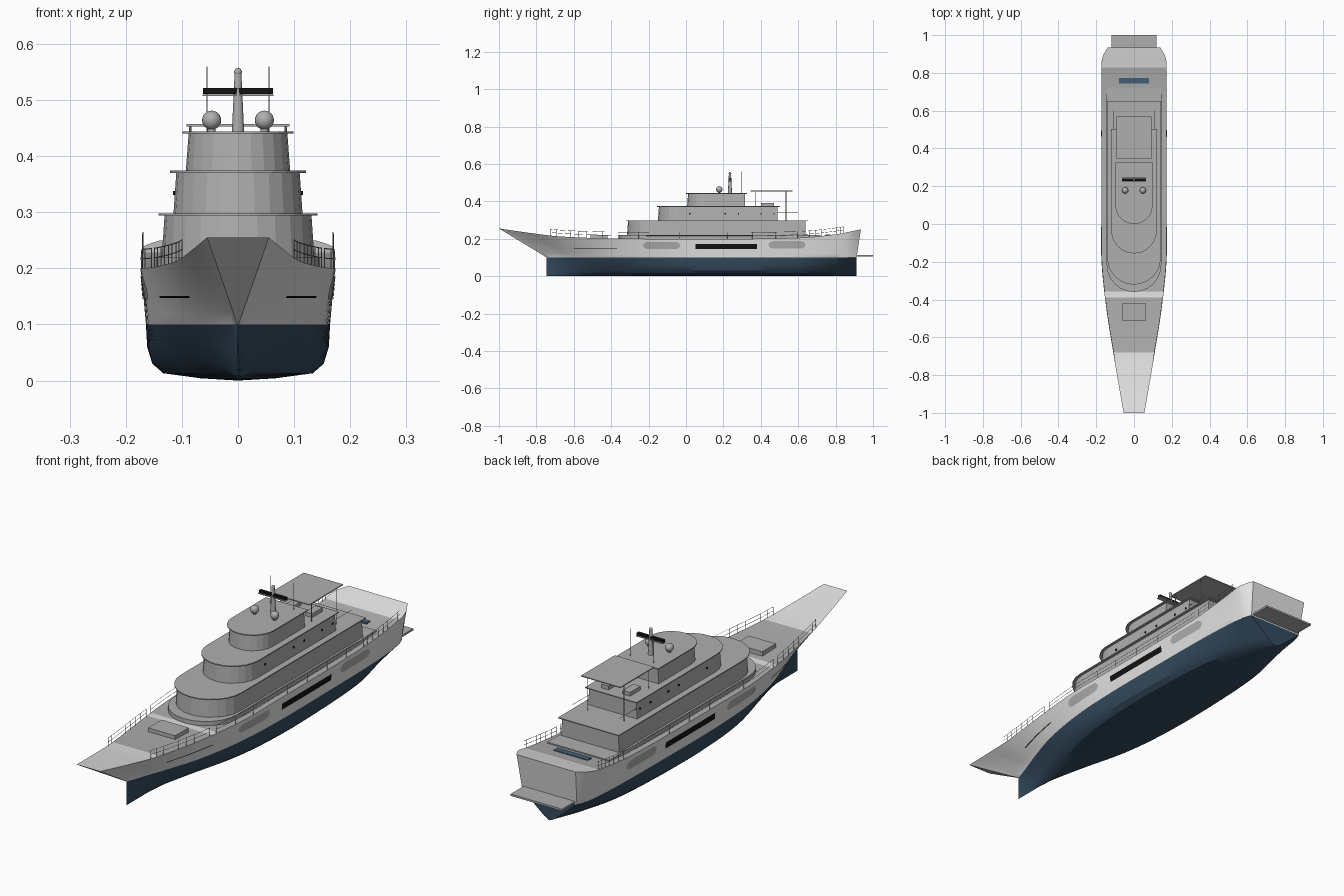
import bpy, bmesh, math
from mathutils import Vector
from mathutils.bvhtree import BVHTree

cube = bpy.data.objects.get("Cube")
if cube:
    bpy.data.objects.remove(cube, do_unlink=True)


def material(name, rgb):
    m = bpy.data.materials.new(name)
    m.use_nodes = True
    m.diffuse_color = (*rgb, 1)
    m.node_tree.nodes["Principled BSDF"].inputs["Base Color"].default_value = (*rgb, 1)
    return m


WHITE = material("hull white", (0.78, 0.78, 0.78))
GREY = material("deck grey", (0.43, 0.43, 0.43))
NAVY = material("bottom navy", (0.035, 0.07, 0.115))
BLACK = material("glass black", (0.006, 0.006, 0.006))
BLUE = material("skylight blue", (0.06, 0.11, 0.18))


def finish(name, bm, *mats, smooth=None):
    bmesh.ops.recalc_face_normals(bm, faces=bm.faces)
    me = bpy.data.meshes.new(name)
    bm.to_mesh(me)
    bm.free()
    for m in mats:
        me.materials.append(m)
    ob = bpy.data.objects.new(name, me)
    bpy.context.collection.objects.link(ob)
    if smooth:
        bpy.ops.object.select_all(action='DESELECT')
        ob.select_set(True)
        bpy.context.view_layer.objects.active = ob
        bpy.ops.object.shade_smooth_by_angle(angle=math.radians(smooth))
    return ob


def box(name, lo, hi, mat):
    bm = bmesh.new()
    bmesh.ops.create_cube(bm, size=1)
    for v in bm.verts:
        v.co = [lo[i] + (v.co[i] + 0.5) * (hi[i] - lo[i]) for i in range(3)]
    return finish(name, bm, mat)


def cone(name, base, height, r1, r2, mat, sides=12):
    bm = bmesh.new()
    bmesh.ops.create_cone(bm, cap_ends=True, segments=sides, radius1=r1, radius2=r2, depth=height)
    bmesh.ops.translate(bm, verts=bm.verts, vec=Vector(base) + Vector((0, 0, height / 2)))
    return finish(name, bm, mat, smooth=40)


def ball(name, centre, r, mat):
    bm = bmesh.new()
    bmesh.ops.create_uvsphere(bm, u_segments=20, v_segments=12, radius=r)
    bmesh.ops.translate(bm, verts=bm.verts, vec=centre)
    return finish(name, bm, mat, smooth=60)


def tubes(name, paths, r, mat):
    cu = bpy.data.curves.new(name, 'CURVE')
    cu.dimensions = '3D'
    cu.bevel_depth = r
    cu.bevel_resolution = 0
    for path in paths:
        sp = cu.splines.new('POLY')
        sp.points.add(len(path) - 1)
        for p, co in zip(sp.points, path):
            p.co = (*co, 1)
    cu.materials.append(mat)
    ob = bpy.data.objects.new(name, cu)
    bpy.context.collection.objects.link(ob)


def rounded_block(name, half, front, back, z0, z1, mat, taper=0.0):
    """Block with a half-round front and a square back."""
    bm = bmesh.new()
    rings = []
    for z, t in ((z0, 0), (z1, taper)):
        w = half - t
        pts = [(-w, back)]
        for i in range(13):
            a = math.pi * i / 12
            pts.append((-w * math.cos(a), front + half - w * math.sin(a)))
        pts.append((w, back))
        rings.append([bm.verts.new((x, y, z)) for x, y in pts])
    low, high = rings
    for i in range(len(low)):
        j = (i + 1) % len(low)
        bm.faces.new((low[i], low[j], high[j], high[i]))
    bm.faces.new(low)
    bm.faces.new(high)
    return finish(name, bm, mat)


# Hull stations: sheer y, sheer half width, sheer z, waterline y, waterline half width, fullness
STATIONS = [
    (-1.00, 0.055, 0.255, -0.745, 0.001, 0.0),
    (-0.84, 0.083, 0.232, -0.66, 0.030, 0.1),
    (-0.68, 0.110, 0.213, -0.56, 0.066, 0.25),
    (-0.45, 0.146, 0.203, -0.40, 0.115, 0.5),
    (-0.20, 0.172, 0.200, -0.19, 0.150, 0.85),
    (0.05, 0.173, 0.200, 0.05, 0.163, 1.0),
    (0.35, 0.173, 0.200, 0.35, 0.163, 1.0),
    (0.62, 0.173, 0.206, 0.62, 0.160, 0.85),
    (0.80, 0.173, 0.224, 0.79, 0.152, 0.5),
    (0.88, 0.168, 0.239, 0.87, 0.142, 0.25),
    (0.935, 0.138, 0.250, 0.912, 0.128, 0.1)]
STEPS = 8


def station(u):
    i = min(int(u), len(STATIONS) - 2)
    t = u - i
    p = [STATIONS[max(0, min(len(STATIONS) - 1, i + k))] for k in (-1, 0, 1, 2)]
    return [b + 0.5 * t * (c - a + t * (2 * a - 5 * b + 4 * c - d + t * (3 * (b - c) + d - a)))
            for a, b, c, d in zip(*p)]


BILGE = [(0, 0), (0.4, 0.004), (0.8, 0.013), (0.92, 0.03), (0.98, 0.06), (1, 0.1)]


def half_section(u):
    yt, wt, zt, yw, ww, full = station(u)
    pts = [(ww * (full * x + (1 - full) * z / 0.1), yw, z) for x, z in BILGE]
    flare = 1 + 0.6 * max(0, 1 - u / 4) * min(1, u)
    for k in range(1, 7):
        t = k / 6
        pts.append((ww + (wt - ww) * t ** flare, yw + (yt - yw) * t, 0.1 + (zt - 0.1) * t))
    return pts


bm = bmesh.new()
rings = []
for s in range((len(STATIONS) - 1) * STEPS + 1):
    half = half_section(s / STEPS)
    ring = [(-x, y, z) for x, y, z in reversed(half[1:])] + half
    rings.append([bm.verts.new(p) for p in ring])
for a, b in zip(rings, rings[1:]):
    for i in range(len(a) - 1):
        f = bm.faces.new((a[i], a[i + 1], b[i + 1], b[i]))
        f.material_index = 1 if f.calc_center_median().z < 0.1 else 0
    deck = bm.faces.new((a[-1], a[0], b[0], b[-1]))
    y = deck.calc_center_median().y
    deck.material_index = 2 if -0.68 < y < -0.4 or -0.35 < y < 0.83 else 0
for ring in (rings[0], rings[-1]):
    n = len(ring)
    for i in range(n // 2):
        corners = [ring[i], ring[i + 1], ring[n - 2 - i], ring[n - 1 - i]]
        if corners[1] is corners[2]:
            corners.pop(2)
        f = bm.faces.new(corners)
        f.material_index = 1 if f.calc_center_median().z < 0.1 else 0
hull_tree = BVHTree.FromBMesh(bm)
finish("hull", bm, WHITE, NAVY, GREY, smooth=30)


# Plates lying on the hull sides, with optional rounded ends
def hull_plate(name, y0, y1, z0, z1, mat, rounded=False):
    bm = bmesh.new()
    n = 24
    for side in (-1, 1):
        rows = []
        for i in range(n + 1):
            y = y0 + (y1 - y0) * i / n
            e = min(y - y0, y1 - y) / 0.03
            k = math.sqrt(max(0.02, 1 - (1 - min(1, e)) ** 2)) if rounded else 1
            mid, h = (z0 + z1) / 2, (z1 - z0) / 2 * k
            row = []
            for z in (mid - h, mid, mid + h):
                hit = hull_tree.ray_cast(Vector((side, y, z)), Vector((-side, 0, 0)))[0]
                row.append(bm.verts.new((hit.x + side * 0.002, y, z)))
            rows.append(row)
        for a, b in zip(rows, rows[1:]):
            for j in range(2):
                bm.faces.new((a[j], a[j + 1], b[j + 1], b[j]))
    finish(name, bm, mat)


hull_plate("hull_window_band", 0.05, 0.38, 0.145, 0.172, BLACK)
hull_plate("bow_stripe", -0.6, -0.37, 0.147, 0.151, BLACK)
hull_plate("forward_side_panel", -0.23, -0.03, 0.145, 0.184, GREY, True)
hull_plate("aft_side_panel", 0.44, 0.64, 0.148, 0.187, GREY, True)
box("swim_platform", (-0.12, 0.89, 0.105), (0.12, 1.0, 0.113), GREY)

# Deckhouse tiers: half width, front, back, bottom, top
rounded_block("deckhouse_base", 0.145, -0.36, 0.72, 0.19, 0.219, GREY)
TIERS = [("lower", 0.136, -0.315, 0.64, 0.219, 0.294),
         ("middle", 0.115, -0.15, 0.49, 0.298, 0.370),
         ("upper", 0.093, 0.006, 0.315, 0.374, 0.440)]
for name, w, front, back, z0, z1 in TIERS:
    rounded_block(name + "_deckhouse", w, front, back, z0, z1, GREY, 0.005)
    rounded_block(name + "_roof", w + 0.006, front - 0.006, back + 0.012, z1, z1 + 0.004, GREY)

# Small dark lamps along the middle deckhouse
for side in (-1, 1):
    for y in (0.02, 0.21, 0.28, 0.4, 0.47):
        x = side * 0.113
        box("side_lamp", (x - 0.003, y - 0.003, 0.331), (x + 0.003, y + 0.003, 0.338), BLACK)

# Aft canopy on posts, with lockers beneath
box("canopy", (-0.092, 0.345, 0.453), (0.092, 0.57, 0.457), GREY)
tubes("canopy_posts", [[(x, y, z), (x, y, 0.454)] for x in (-0.085, 0.085)
                       for y, z in ((0.37, 0.374), (0.535, 0.298))], 0.002, GREY)
for side in (-1, 1):
    x = side * 0.05
    box("roof_locker", (x - 0.017, 0.40, 0.374), (x + 0.017, 0.47, 0.39), GREY)
tubes("aft_terrace_rail", [[(-0.11, 0.49, 0.341), (-0.11, 0.6, 0.341)],
                           [(0.11, 0.49, 0.341), (0.11, 0.6, 0.341)]], 0.001, GREY)

# Mast, radar, domes and aerials
cone("mast", (0, 0.235, 0.442), 0.105, 0.011, 0.006, GREY)
ball("mast_light", (0, 0.235, 0.55), 0.007, GREY)
box("radar_shelf", (-0.063, 0.225, 0.507), (0.063, 0.245, 0.510), GREY)
box("radar_bar", (-0.062, 0.228, 0.511), (0.062, 0.242, 0.521), BLACK)
for side in (-1, 1):
    ball("radar_dome", (side * 0.047, 0.178, 0.464), 0.017, GREY)
    cone("dome_stand", (side * 0.047, 0.178, 0.442), 0.012, 0.007, 0.007, GREY)
    tubes("whip_aerial", [[(side * 0.055, 0.295, 0.443), (side * 0.055, 0.295, 0.56)]], 0.001, GREY)

# Foredeck hatch and aft skylight
box("foredeck_hatch", (-0.063, -0.51, 0.195), (0.063, -0.42, 0.221), GREY)
box("aft_skylight", (-0.08, 0.745, 0.205), (0.08, 0.772, 0.223), BLUE)

# Guard rails following the sheer
for side in (-1, 1):
    for name, u0, u1 in (("bow_rail", 1.75, 3.2), ("side_rail", 3.35, 6.9), ("stern_rail", 7, 8.4)):
        count = 16
        edge = [station(u0 + (u1 - u0) * i / count)[:3] for i in range(count + 1)]
        foot = [Vector((side * (w - 0.003), y, z - 0.002)) for y, w, z in edge]
        paths = [[p + Vector((0, 0, h)) for p in foot] for h in (0.019, 0.036)]
        paths += [[p, p + Vector((0, 0, 0.036))] for p in foot[::2]]
        tubes(name, paths, 0.0009, GREY)
